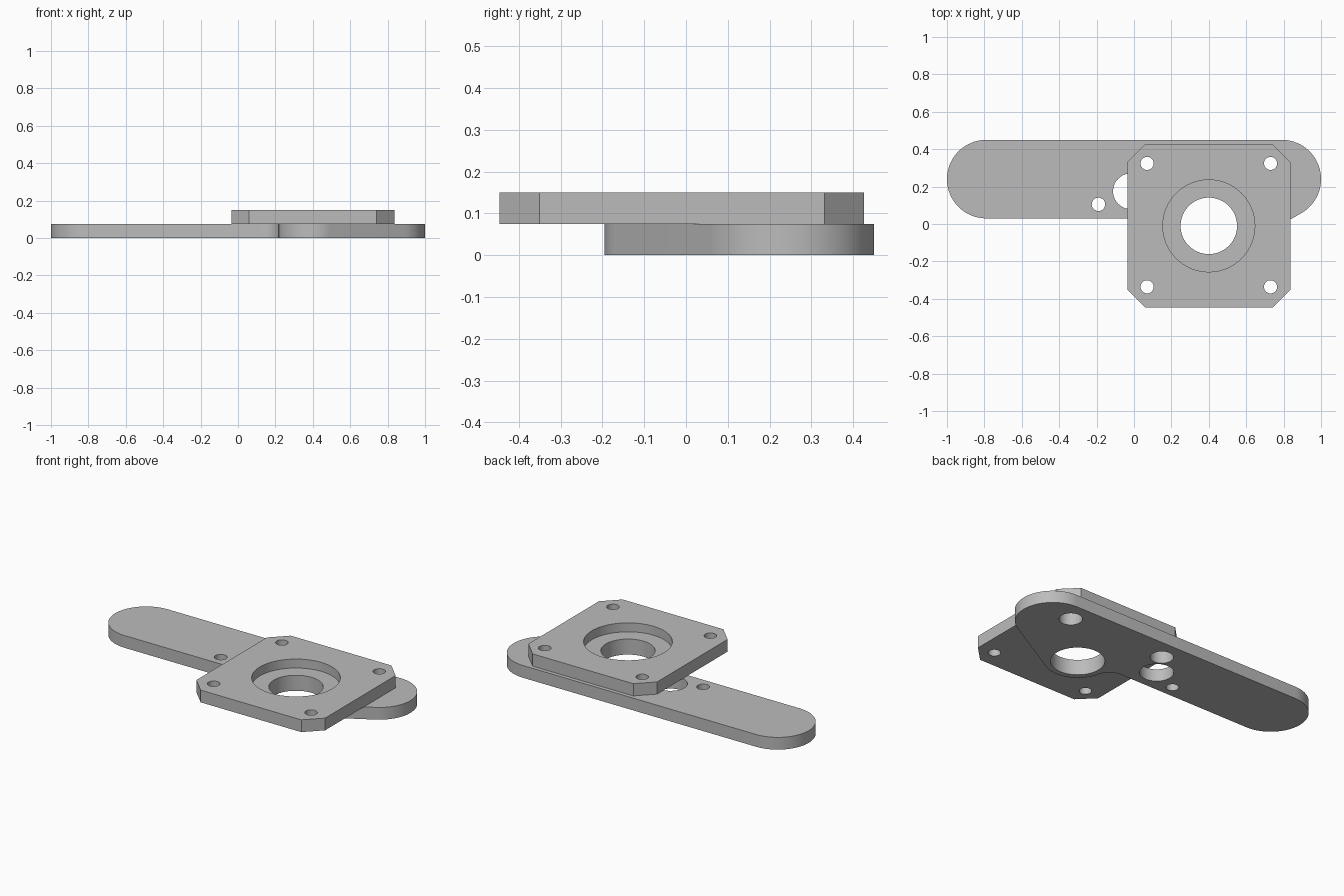
import bpy
import bmesh
from math import cos, sin, radians
from mathutils import Vector

cube = bpy.data.objects.get("Cube")
if cube:
    bpy.data.objects.remove(cube, do_unlink=True)

# Single plain grey material
grey = bpy.data.materials.new("plain_grey")
grey.use_nodes = True
colour = (0.5, 0.5, 0.5, 1)
grey.diffuse_color = colour
grey.node_tree.nodes["Principled BSDF"].inputs["Base Color"].default_value = colour


def arc(centre, radius, start, end, steps=32):
    """Points along an arc, angles in degrees."""
    angles = [radians(start + (end - start) * i / steps) for i in range(steps + 1)]
    return [(centre[0] + radius * cos(a), centre[1] + radius * sin(a)) for a in angles]


def circle(centre, radius, steps=64):
    return arc(centre, radius, 0, 360, steps)[:-1]


def slab(name, loops, bottom, top):
    """Solid plate from an outline followed by its hole loops."""
    curve = bpy.data.curves.new(name, 'CURVE')
    curve.dimensions = '2D'
    curve.fill_mode = 'BOTH'
    curve.extrude = (top - bottom) / 2
    for loop in loops:
        spline = curve.splines.new('POLY')
        spline.points.add(len(loop) - 1)
        for point, (x, y) in zip(spline.points, loop):
            point.co = (x, y, 0, 1)
        spline.use_cyclic_u = True
    obj = bpy.data.objects.new(name, curve)
    bpy.context.collection.objects.link(obj)
    bpy.ops.object.select_all(action='DESELECT')
    obj.select_set(True)
    bpy.context.view_layer.objects.active = obj
    bpy.ops.object.convert(target='MESH')
    obj = bpy.context.view_layer.objects.active

    # Weld caps to walls and place at height
    bm = bmesh.new()
    bm.from_mesh(obj.data)
    bmesh.ops.remove_doubles(bm, verts=bm.verts, dist=0.0002)
    bmesh.ops.translate(bm, verts=bm.verts, vec=Vector((0, 0, (top + bottom) / 2)))
    bmesh.ops.recalc_face_normals(bm, faces=bm.faces)
    bm.to_mesh(obj.data)
    bm.free()
    obj.data.materials.clear()
    obj.data.materials.append(grey)
    return obj


def smooth(obj):
    bpy.ops.object.select_all(action='DESELECT')
    obj.select_set(True)
    bpy.context.view_layer.objects.active = obj
    bpy.ops.object.shade_smooth_by_angle(angle=radians(30))


hub = (0.40, -0.01)
bore = 0.151
hole_offset = 0.33
thick = 0.075

# Arm: rounded bar with a boss around the bore, filleted on one side
outline = (arc((-0.79, 0.24), 0.21, 90, 270)
           + arc((0.12, -0.07), 0.10, 90, 12, 16)
           + arc(hub, 0.185, 192, 299.6)
           + arc((0.79, 0.24), 0.21, 299.6, 450))
arm_holes = [circle(hub, bore),
             circle((-0.017, 0.175), 0.095),
             circle((-0.19, 0.105), 0.036, 32)]
arm_holes += [circle((hub[0] + s * hole_offset, 0.323), 0.065, 48) for s in (-1, 1)]
arm = slab("arm", [outline] + arm_holes, 0, thick)
smooth(arm)

# Mounting plate: chamfered square with bore and four corner holes
half, flat = 0.436, 0.341
corners = [(half, -flat), (half, flat), (flat, half), (-flat, half),
           (-half, flat), (-half, -flat), (-flat, -half), (flat, -half)]
square = [(hub[0] + x, hub[1] + y) for x, y in corners]
screw_holes = [circle((hub[0] + sx * hole_offset, hub[1] + 0.004 + sy * hole_offset), 0.035, 32)
               for sx in (-1, 1) for sy in (-1, 1)]
plate = slab("mounting_plate", [square, circle(hub, bore)] + screw_holes, thick, 2 * thick)

# Counterbore recess cut into the top of the plate
cutter = slab("recess_cutter", [circle(hub, 0.246)], 0.095, 0.2)
cutter.hide_render = True
cut = plate.modifiers.new("recess", 'BOOLEAN')
cut.operation = 'DIFFERENCE'
cut.solver = 'EXACT'
cut.object = cutter
bpy.context.view_layer.objects.active = plate
bpy.ops.object.modifier_apply(modifier=cut.name)
bpy.data.objects.remove(cutter, do_unlink=True)
smooth(plate)
